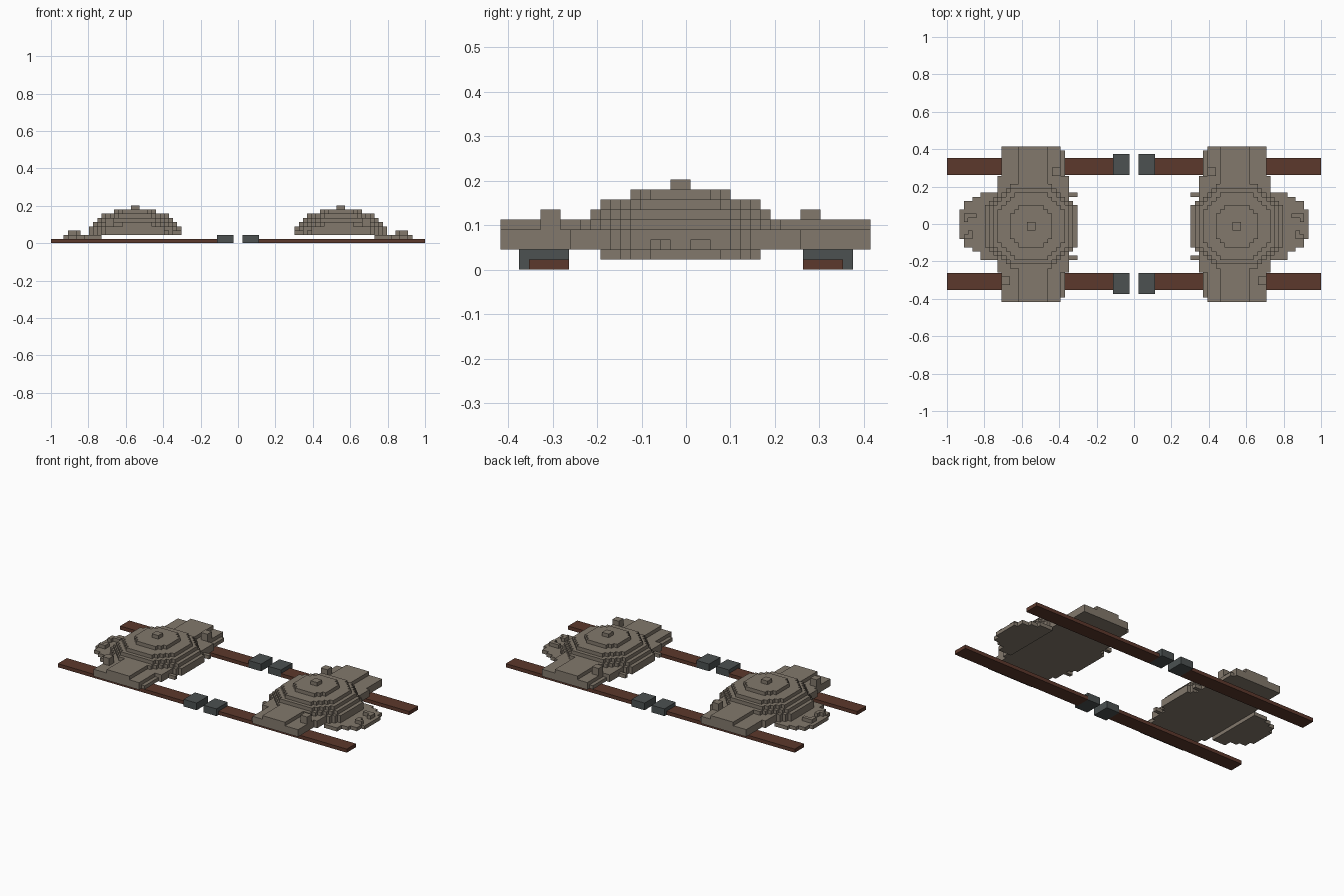
import bpy, bmesh, math
from mathutils import Vector

if "Cube" in bpy.data.objects:
    bpy.data.objects.remove(bpy.data.objects["Cube"])

V = 2 / 89                      # size of one block unit
CX, CY = 0.55, -0.012           # mound centre


def material(name, rgb):
    m = bpy.data.materials.new(name)
    m.diffuse_color = (*rgb, 1)
    m.use_nodes = True
    m.node_tree.nodes["Principled BSDF"].inputs["Base Color"].default_value = m.diffuse_color
    return m


STONE = material("stone tan", (0.225, 0.190, 0.150))
RUST = material("rust brown", (0.107, 0.040, 0.025))
STEEL = material("steel grey", (0.072, 0.083, 0.083))


def finish(name, bm, mat):
    mesh = bpy.data.meshes.new(name)
    bm.normal_update()
    bm.to_mesh(mesh)
    bm.free()
    mesh.materials.append(mat)
    bpy.context.collection.objects.link(bpy.data.objects.new(name, mesh))


def box(name, x, y, z, mat):
    bm = bmesh.new()
    bmesh.ops.create_cube(bm, size=1)
    for v in bm.verts:
        v.co = [(a + b) / 2 + c * (b - a) for (a, b), c in zip((x, y, z), v.co)]
    finish(name, bm, mat)


def block_shell(name, cells, side, mat):
    """Outer faces of a set of unit cells, centred on one mound."""
    bm = bmesh.new()
    seen = {}

    def vert(p):
        key = tuple(p)
        if key not in seen:
            seen[key] = bm.verts.new((side * (CX + p[0] * V), CY + p[1] * V, p[2] * V))
        return seen[key]

    for c in cells:
        for axis in range(3):
            for step in (0, 1):
                n = list(c)
                n[axis] += 2 * step - 1
                if tuple(n) in cells:
                    continue
                base = list(c)
                base[axis] += step
                a, b = (axis + 1) % 3, (axis + 2) % 3
                ring = []
                for da, db in ((0, 0), (1, 0), (1, 1), (0, 1)):
                    p = base[:]
                    p[a] += da
                    p[b] += db
                    ring.append(vert(p))
                if (step == 1) != (side > 0):
                    ring.reverse()
                bm.faces.new(ring)
    finish(name, bm, mat)


def block(i, j, k):
    return {(a, b, c) for a in range(*i) for b in range(*j) for c in range(*k)}


def octagon(r, k):
    return {(i, j, k) for i in range(-12, 12) for j in range(-12, 12)
            if max(abs(i + .5), abs(j + .5)) < r
            and abs(i + .5) + abs(j + .5) <= 1.45 * r}


# Stepped dome
dome = set()
for k, r in ((2, 11), (3, 10.6), (4, 10), (5, 9), (6, 8), (7, 5)):
    dome |= octagon(r, k)
dome |= block((-1, 1), (-1, 1), (8, 9))

# Ridge running front to back, flaring towards the dome
ridge = block((-7, 7), (-18, 19), (2, 4)) | block((-4, 3), (-18, 19), (4, 5))
ridge |= block((-8, 7), (-17, 18), (2, 3)) | block((-9, 8), (-11, 12), (2, 4))
ridge |= block((-11, -9), (7, 8), (2, 3)) | block((-11, -9), (-8, -7), (2, 3))
# Loose stones on the ridge
ridge |= block((-7, -5), (12, 14), (4, 6)) | block((5, 7), (-14, -12), (4, 6))

# Low rubble apron on the outer side
apron = set()
for reach, half in ((17, 3), (16, 5), (14, 6), (12, 8)):
    apron |= block((8, reach), (-half, half + (half < 8)), (1, 2))
apron |= block((8, 10), (-8, 8), (1, 2))
apron |= block((13, 16), (2, 3), (2, 3)) | block((15, 16), (1, 2), (2, 3))
apron |= block((14, 16), (-3, -2), (2, 3)) | block((14, 15), (-2, -1), (2, 3))

for side, label in ((-1, "left"), (1, "right")):
    block_shell(label + "_mound", dome | ridge | apron, side, STONE)
    for rail_y, cap_y, end in (((-0.353, -0.263), (-0.375, -0.263), "front"),
                               ((0.263, 0.353), (0.263, 0.375), "back")):
        xs = sorted((side * 0.113, side * 1.0))
        box(f"{label}_{end}_rail", xs, rail_y, (0, V), RUST)
        xs = sorted((side * 0.024, side * 0.113))
        box(f"{label}_{end}_end_cap", xs, cap_y, (0, 2 * V), STEEL)
